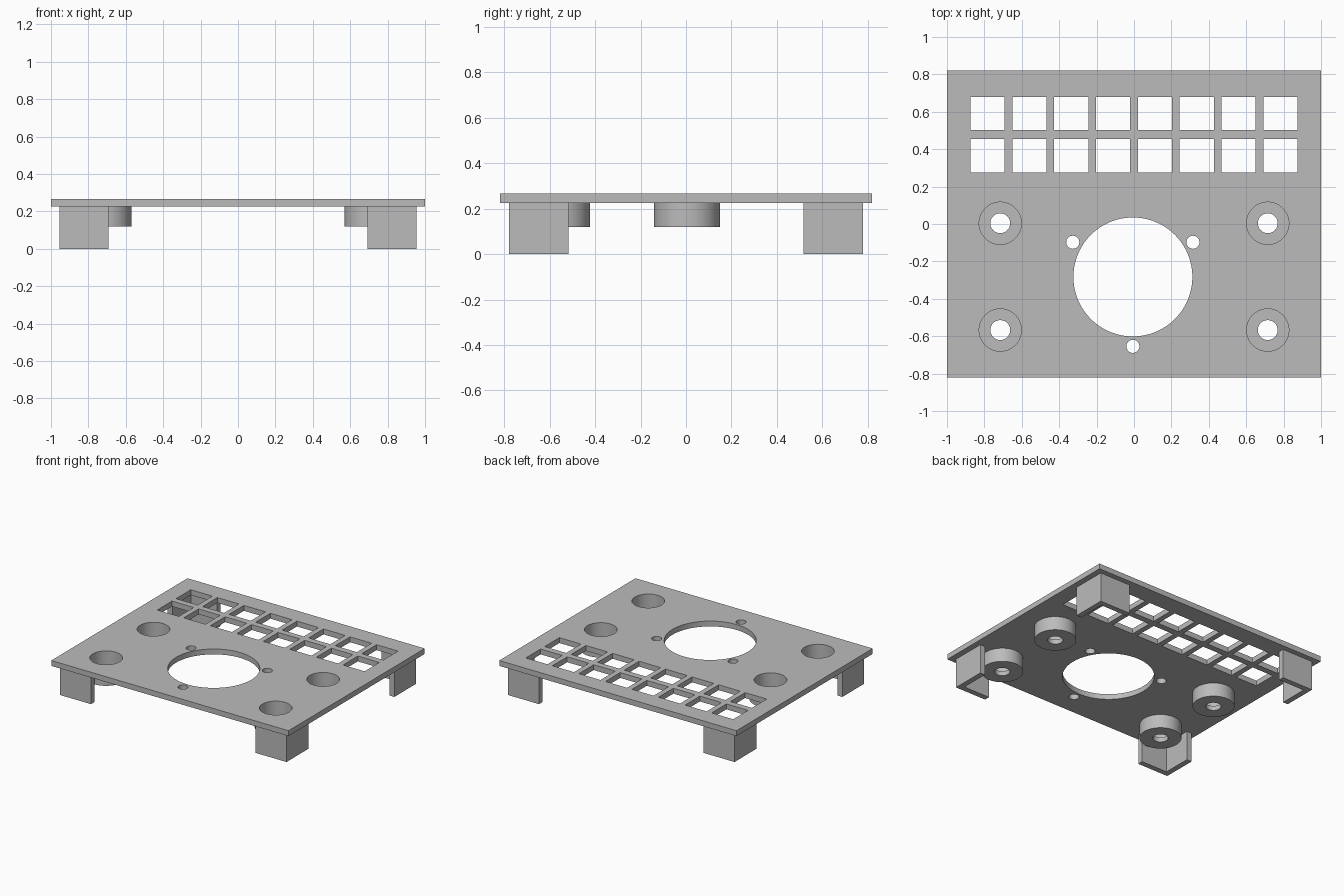
import bpy
import bmesh
from math import cos, sin, pi, radians

cube = bpy.data.objects.get("Cube")
if cube:
    bpy.data.objects.remove(cube, do_unlink=True)

grey = bpy.data.materials.new("plain grey")
grey.use_nodes = True
COLOUR = (0.5, 0.5, 0.5, 1)
grey.diffuse_color = COLOUR
grey.node_tree.nodes["Principled BSDF"].inputs["Base Color"].default_value = COLOUR

PLATE_BOTTOM, PLATE_TOP = 0.225, 0.266
BOSS_BOTTOM, BOSS_FLOOR = 0.12, 0.155
RECESS_R, BOSS_R, SCREW_R = 0.113, 0.145, 0.053


def finish(bm, name):
    """Turn a bmesh into a grey object with sharp edges kept."""
    bmesh.ops.recalc_face_normals(bm, faces=bm.faces[:])
    mesh = bpy.data.meshes.new(name)
    bm.to_mesh(mesh)
    bm.free()
    mesh.materials.append(grey)
    obj = bpy.data.objects.new(name, mesh)
    bpy.context.collection.objects.link(obj)
    bpy.ops.object.select_all(action='DESELECT')
    obj.select_set(True)
    bpy.context.view_layer.objects.active = obj
    bpy.ops.object.shade_smooth_by_angle(angle=radians(30))
    return obj


def extrude_outlines(name, loops, z0, z1):
    """Fill an outline with holes and give it thickness."""
    bm = bmesh.new()
    for loop in loops:
        verts = [bm.verts.new((x, y, z0)) for x, y in loop]
        for a, b in zip(verts, verts[1:] + verts[:1]):
            bm.edges.new((a, b))
    bmesh.ops.triangle_fill(bm, use_beauty=True, edges=bm.edges[:], normal=(0, 0, 1))
    top = bmesh.ops.extrude_face_region(bm, geom=bm.faces[:], use_keep_orig=True)
    moved = [g for g in top["geom"] if isinstance(g, bmesh.types.BMVert)]
    bmesh.ops.translate(bm, verts=moved, vec=(0, 0, z1 - z0))
    return finish(bm, name)


def rect(cx, cy, w, h):
    return [(cx + sx * w / 2, cy + sy * h / 2)
            for sx, sy in ((-1, -1), (1, -1), (1, 1), (-1, 1))]


def circle(cx, cy, r, n=64):
    return [(cx + r * cos(2 * pi * i / n), cy + r * sin(2 * pi * i / n)) for i in range(n)]


boss_spots = [(side * 0.715, y, f"{end}_{word}")
              for side, word in ((-1, "right"), (1, "left"))
              for y, end in ((0.004, "back"), (-0.567, "front"))]

# Plate: two rows of windows, a large opening with three small holes, four recesses
outlines = [rect(0, 0, 2, 1.64)]
for row_y in (0.591, 0.365):
    outlines += [rect((i - 3.5) * 0.2237, row_y, 0.182, 0.178) for i in range(8)]
OPEN_X, OPEN_Y = -0.006, -0.283
outlines.append(circle(OPEN_X, OPEN_Y, 0.318, 96))
for angle in (30, 150, 270):
    a = radians(angle)
    outlines.append(circle(OPEN_X + 0.371 * cos(a), OPEN_Y + 0.371 * sin(a), 0.035, 32))
outlines += [circle(x, y, RECESS_R) for x, y, _ in boss_spots]
extrude_outlines("top_plate", outlines, PLATE_BOTTOM, PLATE_TOP)

# Screw bosses: hollow cups with a holed floor
profile = [(BOSS_R, PLATE_BOTTOM), (BOSS_R, BOSS_BOTTOM), (SCREW_R, BOSS_BOTTOM),
           (SCREW_R, BOSS_FLOOR), (RECESS_R, BOSS_FLOOR), (RECESS_R, PLATE_BOTTOM)]
for x, y, label in boss_spots:
    bm = bmesh.new()
    rings = [[bm.verts.new((px, py, z)) for px, py in circle(x, y, r)] for r, z in profile]
    for a, b in zip(rings, rings[1:] + rings[:1]):
        for i in range(len(a)):
            j = (i + 1) % len(a)
            bm.faces.new((a[i], a[j], b[j], b[i]))
    finish(bm, "boss_" + label)

# Corner legs: L-shaped walls mirrored to each corner
OX, OY, LENGTH, WALL = 0.955, 0.78, 0.262, 0.042
corner = [(OX, OY), (OX - LENGTH, OY), (OX - LENGTH, OY - WALL),
          (OX - WALL, OY - WALL), (OX - WALL, OY - LENGTH), (OX, OY - LENGTH)]
for sx, word in ((-1, "right"), (1, "left")):
    for sy, end in ((-1, "front"), (1, "back")):
        extrude_outlines(f"leg_{end}_{word}", [[(sx * x, sy * y) for x, y in corner]],
                         0, PLATE_BOTTOM)
